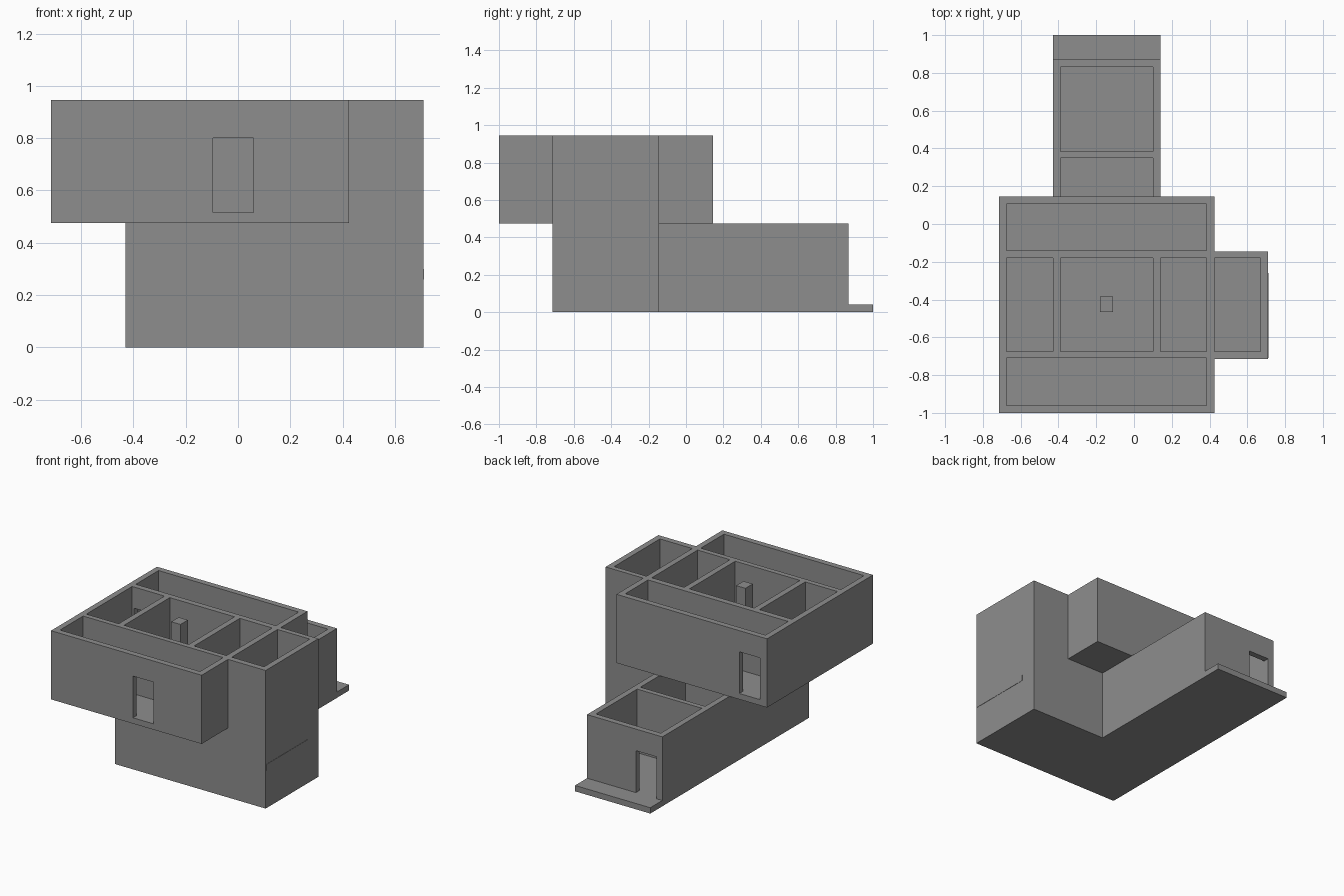
import bpy
import bmesh

cube = bpy.data.objects.get("Cube")
if cube:
    bpy.data.objects.remove(cube, do_unlink=True)

GREY = (0.27, 0.27, 0.27, 1.0)
grey = bpy.data.materials.new("plain grey")
grey.use_nodes = True
grey.diffuse_color = GREY
grey.node_tree.nodes["Principled BSDF"].inputs["Base Color"].default_value = GREY


def block(name, solids, voids=()):
    """Union of solid boxes minus void boxes, as one closed skin.
    A box is ((x0, x1), (y0, y1), (z0, z1))."""
    boxes = list(solids) + list(voids)
    cuts = [sorted({v for b in boxes for v in b[a]}) for a in range(3)]

    def inside(p, group):
        return any(all(b[a][0] < p[a] < b[a][1] for a in range(3)) for b in group)

    def filled(cell):
        if any(c < 0 or c >= len(cuts[a]) - 1 for a, c in enumerate(cell)):
            return False
        p = [(cuts[a][c] + cuts[a][c + 1]) / 2 for a, c in enumerate(cell)]
        return inside(p, solids) and not inside(p, voids)

    bm = bmesh.new()
    verts = {}

    def vert(key):
        if key not in verts:
            verts[key] = bm.verts.new([cuts[a][k] for a, k in enumerate(key)])
        return verts[key]

    nx, ny, nz = (len(c) - 1 for c in cuts)
    for cell in ((i, j, k) for i in range(nx) for j in range(ny) for k in range(nz)):
        if not filled(cell):
            continue
        for a in range(3):
            b, c = (a + 1) % 3, (a + 2) % 3
            for side in (0, 1):
                near = list(cell)
                near[a] += 2 * side - 1
                if filled(near):
                    continue
                ring = []
                for u, v in ((0, 0), (1, 0), (1, 1), (0, 1)):
                    key = list(cell)
                    key[a] += side
                    key[b] += u
                    key[c] += v
                    ring.append(vert(tuple(key)))
                bm.faces.new(ring if side else ring[::-1])
    mesh = bpy.data.meshes.new(name)
    bm.to_mesh(mesh)
    bm.free()
    mesh.materials.append(grey)
    obj = bpy.data.objects.new(name, mesh)
    bpy.context.collection.objects.link(obj)
    return obj


# Storey levels
BASE = (0, 0.04)
GROUND = (0.04, 0.475)
FLOOR = (0.475, 0.515)
UPPER = (0.515, 0.945)
GROUND_DOOR = (0.04, 0.327)
UPPER_DOOR = (0.515, 0.80)

# Footprints
MAIN = ((-0.43, 0.71), (-0.715, -0.145))
WING = ((-0.43, 0.14), (-0.145, 0.87))
PORCH = ((-0.43, 0.14), (-0.145, 1.0))
HALL = ((-0.715, 0.425), (-1.0, 0.145))
TOWER = ((0.425, 0.71), (-0.715, -0.145))

# Room spans shared by the storeys
CENTRE_X = (-0.39, 0.10)
MID_Y = (-0.675, -0.18)
TOWER_X = (0.425, 0.67)

# Base slab with the porch step
block("base_slab", [(*MAIN, BASE), (*PORCH, BASE)])

# Ground storey: main rooms and the open rear wing
ground_rooms = [(CENTRE_X, MID_Y), ((0.14, 0.67), MID_Y),
                (CENTRE_X, (-0.14, 0.35)), (CENTRE_X, (0.385, 0.83))]
block("ground_walls",
      [(*MAIN, GROUND), (*WING, GROUND)],
      [(*room, GROUND) for room in ground_rooms]
      + [((-0.385, -0.23), (0.83, 0.87), GROUND_DOOR)])

# Landing in the tower, just showing through the outer wall
block("stair_landing", [((0.425, 0.712), (-0.71, -0.26), (0.26, 0.30))])

# Upper storey: overhanging hall and tower
block("upper_floor", [(*HALL, FLOOR), (*TOWER, FLOOR)])
upper_rooms = [((-0.675, 0.385), (-0.96, -0.71)), ((-0.675, 0.385), (-0.14, 0.105)),
               ((-0.675, -0.43), MID_Y), (CENTRE_X, MID_Y),
               ((0.14, 0.385), MID_Y), (TOWER_X, MID_Y)]
upper_doors = [((-0.095, 0.06), (-1.0, -0.96)),
               ((-0.66, -0.505), (0.105, 0.145)),
               ((-0.66, -0.505), (-0.18, -0.14))]
block("upper_walls",
      [(*HALL, UPPER), (*TOWER, UPPER)],
      [(*room, UPPER) for room in upper_rooms]
      + [(*door, UPPER_DOOR) for door in upper_doors])

# Central pillar
block("pillar", [((-0.18, -0.11), (-0.465, -0.385), UPPER)])
